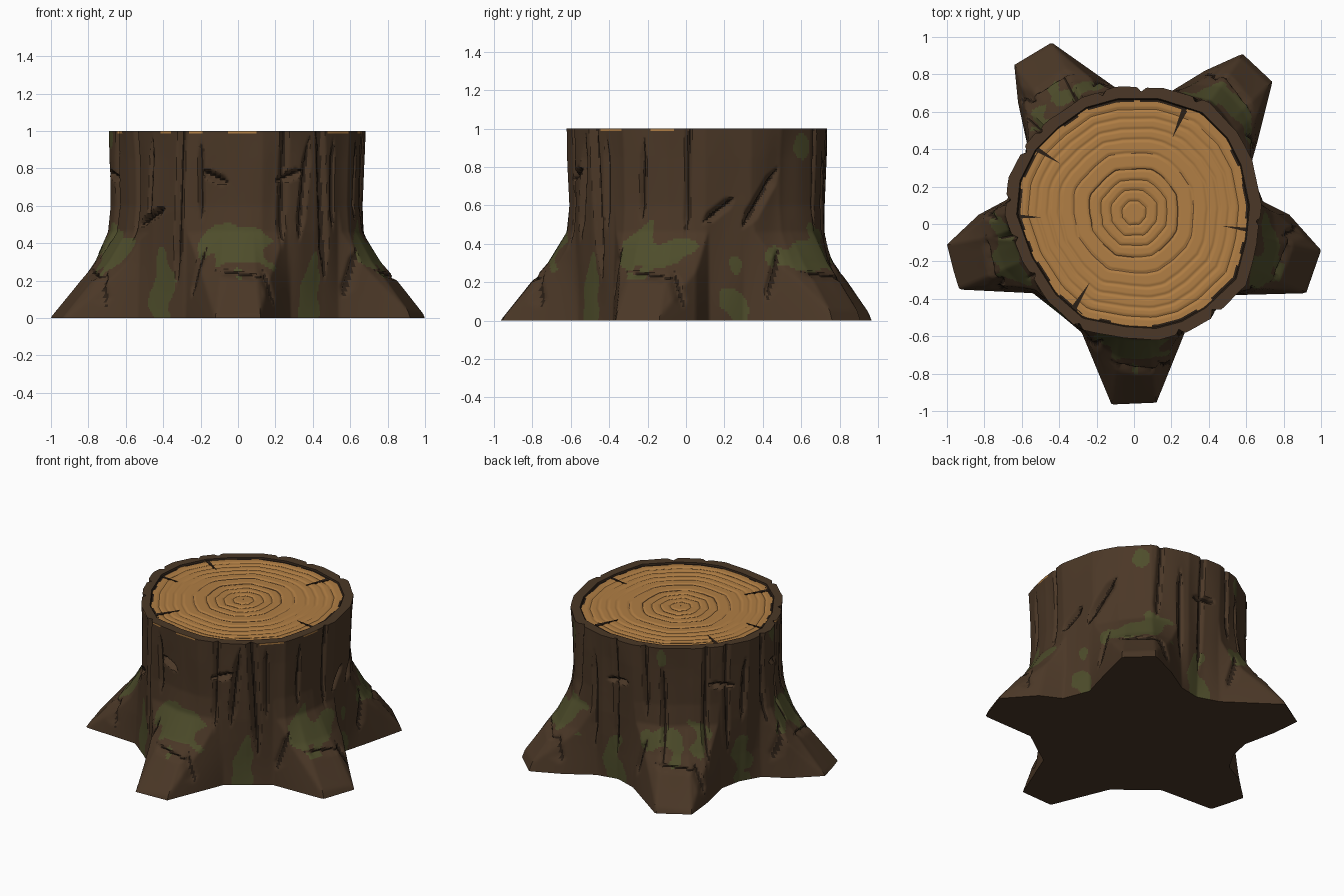
import bpy, math, random
from mathutils import Vector, noise

if "Cube" in bpy.data.objects:
    bpy.data.objects.remove(bpy.data.objects["Cube"])

random.seed(4)
CY = 0.06                      # trunk axis sits slightly behind the centre
SEG, ROWS = 480, 84


def material(name, rgb):
    m = bpy.data.materials.new(name)
    m.diffuse_color = (*rgb, 1)
    m.use_nodes = True
    m.node_tree.nodes["Principled BSDF"].inputs["Base Color"].default_value = m.diffuse_color
    return m


bark = material("bark brown", (0.070, 0.039, 0.020))
moss = material("moss green", (0.076, 0.074, 0.024))
dark = material("crack dark brown", (0.024, 0.014, 0.008))
wood = material("cut wood tan", (0.44, 0.21, 0.058))
ring = material("ring brown", (0.13, 0.062, 0.022))

# footprint of the five roots, and the faceted trunk outline
BASE = [(1, -.14), (.83, .05), (.69, .12), (.62, .3), (.66, .44), (.74, .76), (.58, .91),
        (.38, .82), (.2, .71), (.05, .68), (-.1, .73), (-.44, .97), (-.64, .85), (-.62, .65),
        (-.57, .42), (-.6, .27), (-.68, .13), (-.83, .05), (-1, -.11), (-.94, -.35), (-.54, -.37),
        (-.4, -.48), (-.28, -.58), (-.12, -.965), (.12, -.955), (.28, -.56), (.4, -.48),
        (.54, -.38), (.92, -.37)]
TRUNK = [(.68, .1), (.66, -.1), (.6, -.33), (.42, -.5), (.28, -.58), (.13, -.62), (-.05, -.61),
         (-.3, -.56), (-.46, -.42), (-.6, -.2), (-.69, .05), (-.67, .25), (-.58, .43),
         (-.45, .56), (-.28, .68), (-.1, .73), (.15, .73), (.4, .65), (.55, .5), (.63, .34)]
ROOTS = [-90, -18, 49, 122, 197]
VALLEYS = [-54, 15, 85, 160, -126]


def ray(poly, t):
    """Distance from the trunk axis to an outline in direction t."""
    dx, dy = math.cos(t), math.sin(t)
    best = 0
    for (ax, ay), (bx, by) in zip(poly, poly[1:] + poly[:1]):
        ex, ey = bx - ax, by - ay
        den = dx * ey - dy * ex
        if abs(den) < 1e-9:
            continue
        r = (ax * ey - (ay - CY) * ex) / den
        k = (ax * dy - (ay - CY) * dx) / den
        if r > 0 and -1e-6 <= k <= 1 + 1e-6:
            best = max(best, r)
    return best


def lerp_table(table, z):
    for (a, fa), (b, fb) in zip(table, table[1:]):
        if z <= b:
            return fa + (fb - fa) * (z - a) / (b - a)
    return table[-1][1]


def wrap(deg):
    return (deg + 180) % 360 - 180


# grooves: start angle, start height, end angle, end height, half width, depth
GROOVES = [(-145, .49, -126, .59, .028, .04), (-108, .79, -94, .72, .028, .04),
           (-73, .73, -60, .79, .028, .04), (2, .51, 17, .64, .03, .035),
           (20, .48, 38, .80, .04, .04), (80, .70, 96, .72, .025, .035),
           (140, .74, 156, .70, .025, .035), (180, .78, 194, .74, .025, .035),
           (-119, .15, -116, 1.0, .03, .03), (-107, .5, -107, .97, .02, .02),
           (-137, .5, -134, .98, .02, .02), (-71, .35, -69, 1.0, .025, .025),
           (-62, .4, -57, .97, .03, .03), (-47, .2, -51, 1.0, .035, .035),
           (-43, .45, -43, .98, .02, .02), (-5, .4, -4, 1.0, .02, .02),
           (-25, .5, -24, .95, .02, .02), (58, .45, 61, 1.0, .025, .025)]
for a in range(74, 215, 15):
    a0 = a + random.uniform(-4, 4)
    GROOVES.append((a0, random.uniform(.15, .6), a0 + random.uniform(-3, 4),
                    random.choice([.9, 1.0]), .025, .025))
for a in ROOTS:                # ledges and side cracks on each root
    GROOVES += [(a - 9, .25, a + 10, .21, .02, .025), (a + 13, .06, a + 9, .25, .025, .03),
                (a - 20, .1, a - 14, .38, .025, .025)]


def groove(deg, z):
    """Carved depth and whether the point lies in a groove's dark core."""
    depth, core = 0, False
    for a0, z0, a1, z1, w, d in GROOVES:
        if z < min(z0, z1) - w or z > max(z0, z1) + w:
            continue
        u = wrap(deg - a0) * .0119
        if abs(u) > .45:
            continue
        eu, ez = wrap(a1 - a0) * .0119, z1 - z0
        k = min(1, max(0, (u * eu + (z - z0) * ez) / (eu * eu + ez * ez)))
        dist = math.hypot(u - k * eu, z - z0 - k * ez)
        end = 1 if z1 > .99 and k > .5 else min(1, 4 * min(k, 1 - k) + .1)
        w *= end
        if dist < w:
            depth = max(depth, d * end * (1 - dist / w))
            core = core or dist < w * .28
    return depth, core


def is_moss(deg, z, p):
    m = max(1.0 - (wrap(deg - a) / 20) ** 2 - ((z - .37) / .15) ** 2 for a in ROOTS)
    v = max(1.0 - (wrap(deg - a) / 9) ** 2 - ((z - .12) / .24) ** 2 for a in VALLEYS)
    t = max(1.0 - (wrap(deg - a) / 5) ** 2 - ((z - .93) / .09) ** 2 for a in (50, 115, 183))
    return max(m, v, t) + 1.0 * noise.noise(p * 8) > .45


def finish(name, verts, faces, mats, index, angle=35):
    me = bpy.data.meshes.new(name)
    me.from_pydata(verts, [], faces)
    for m in mats:
        me.materials.append(m)
    me.polygons.foreach_set("material_index", index)
    ob = bpy.data.objects.new(name, me)
    bpy.context.collection.objects.link(ob)
    bpy.ops.object.select_all(action='DESELECT')
    ob.select_set(True)
    bpy.context.view_layer.objects.active = ob
    bpy.ops.object.shade_smooth_by_angle(angle=math.radians(angle))
    return ob


def ring_faces(rows, seg):
    return [(i * seg + j, i * seg + (j + 1) % seg, (i + 1) * seg + (j + 1) % seg, (i + 1) * seg + j)
            for i in range(rows - 1) for j in range(seg)]


# bark: trunk flaring into five roots, with carved grooves and a rim on top
FLARE = [(0, 1), (.2, .56), (.3, .32), (.46, .05), (.6, 0), (1.1, 0)]
ts = [2 * math.pi * j / SEG for j in range(SEG)]
rb, rt = [ray(BASE, t) for t in ts], [ray(TRUNK, t) for t in ts]
verts, cores = [], []
for i in range(ROWS + 1):
    z = i / ROWS
    f = lerp_table(FLARE, z)
    waist = .012 * math.sin(math.pi * z)
    for j, t in enumerate(ts):
        soft = rt[j] + (rb[j] - rt[j]) * f
        block = min(rb[j], rt[j] + .36 * f) if rb[j] > rt[j] else soft
        r = .5 * soft + .5 * max(block, soft if f < .06 else 0)
        c, s = math.cos(t), math.sin(t)
        bump = .02 * noise.noise(Vector((c * 4, s * 4, z * 1.3))) * min(1, 5 * z, 4 * (1.1 - z))
        depth, core = groove(math.degrees(t), z)
        r += bump - waist - depth * min(1, z * 8)
        verts.append((r * c, CY + r * s, z))
        cores.append(core)
for k, z in ((.97, 1.0), (.91, 1.0), (.895, .982)):
    for j, t in enumerate(ts):
        r = min(rt[j] * k, math.hypot(verts[ROWS * SEG + j][0], verts[ROWS * SEG + j][1] - CY))
        verts.append((r * math.cos(t), CY + r * math.sin(t), z))
faces = ring_faces(ROWS + 4, SEG)
index = []
for n, fc in enumerate(faces):
    i, j = divmod(n, SEG)
    deg, z = j * 360 / SEG, (i + .5) / ROWS
    p = Vector(verts[fc[0]])
    if i >= ROWS:
        index.append(2 if i == ROWS + 2 else 0)
    elif i == ROWS - 1 and 190 < deg < 350 and noise.noise(p * 7) > .2:
        index.append(3)        # chipped edge showing wood
    elif cores[fc[0]]:
        index.append(2)
    else:
        index.append(1 if is_moss(deg, z, p) else 0)
faces.append(tuple(reversed(range(SEG))))
index.append(0)
finish("bark_trunk_and_roots", verts, faces, [bark, moss, dark, wood], index)

# cut top: growth rings as shallow ripples with broken dark lines
WS, WR = 120, 110
verts, faces = [], []
GROWTH = [.11, .21, .30, .40, .54, .66, .75, .84, .92]
for i in range(WR + 1):
    s = max(i / WR, .002)
    for j in range(WS):
        t = 2 * math.pi * j / WS
        a = round(t / (math.pi / 4)) * math.pi / 4      # inner rings are octagonal
        octo = .59 / math.cos(t - a) * .97
        r = s * (octo + (ray(TRUNK, t) * .9 - octo) * s)
        r *= 1 + .05 * (1 - s) * noise.noise(Vector((math.cos(t) * 2, math.sin(t) * 2, s * 3)))
        dip = max(max(0, 1 - abs(s - g) / .022) for g in GROWTH)
        verts.append((r * math.cos(t), CY + r * math.sin(t), .99 - .006 * dip))
faces = ring_faces(WR + 1, WS)
index = []
for n, fc in enumerate(faces):
    i = n // WS
    p = Vector(verts[fc[0]])
    line = i in (int(.54 * WR), int(.40 * WR)) and noise.noise(p * 9) > -.22
    edge = i >= WR - 2 and noise.noise(p * 7) > -.1
    index.append(2 if edge else 1 if line else 0)
finish("cut_wood_top", verts, faces, [wood, ring, dark], index)

# drying cracks: thin tapered plates running in from the rim
CRACKS = [((.27, .61), (.205, .46), .016), ((-.52, .40), (-.39, .32), .013),
          ((-.61, .04), (-.49, .035), .010), ((.60, -.03), (.47, -.01), .010),
          ((-.34, -.48), (-.235, -.31), .018)]
verts, faces = [], []
for (ax, ay), (bx, by), w in CRACKS:
    d = Vector((bx - ax, by - ay)).normalized() * w
    tri = [(ax - d.y, ay + d.x), (ax + d.y, ay - d.x), (bx, by)]
    b = len(verts)
    verts += [(x, y, .985) for x, y in tri] + [(x, y, .9925) for x, y in tri]
    faces += [(b + 2, b + 1, b), (b + 3, b + 4, b + 5)]
    faces += [(b + k, b + (k + 1) % 3, b + 3 + (k + 1) % 3, b + 3 + k) for k in range(3)]
finish("wood_cracks", verts, faces, [dark], [0] * len(faces))
